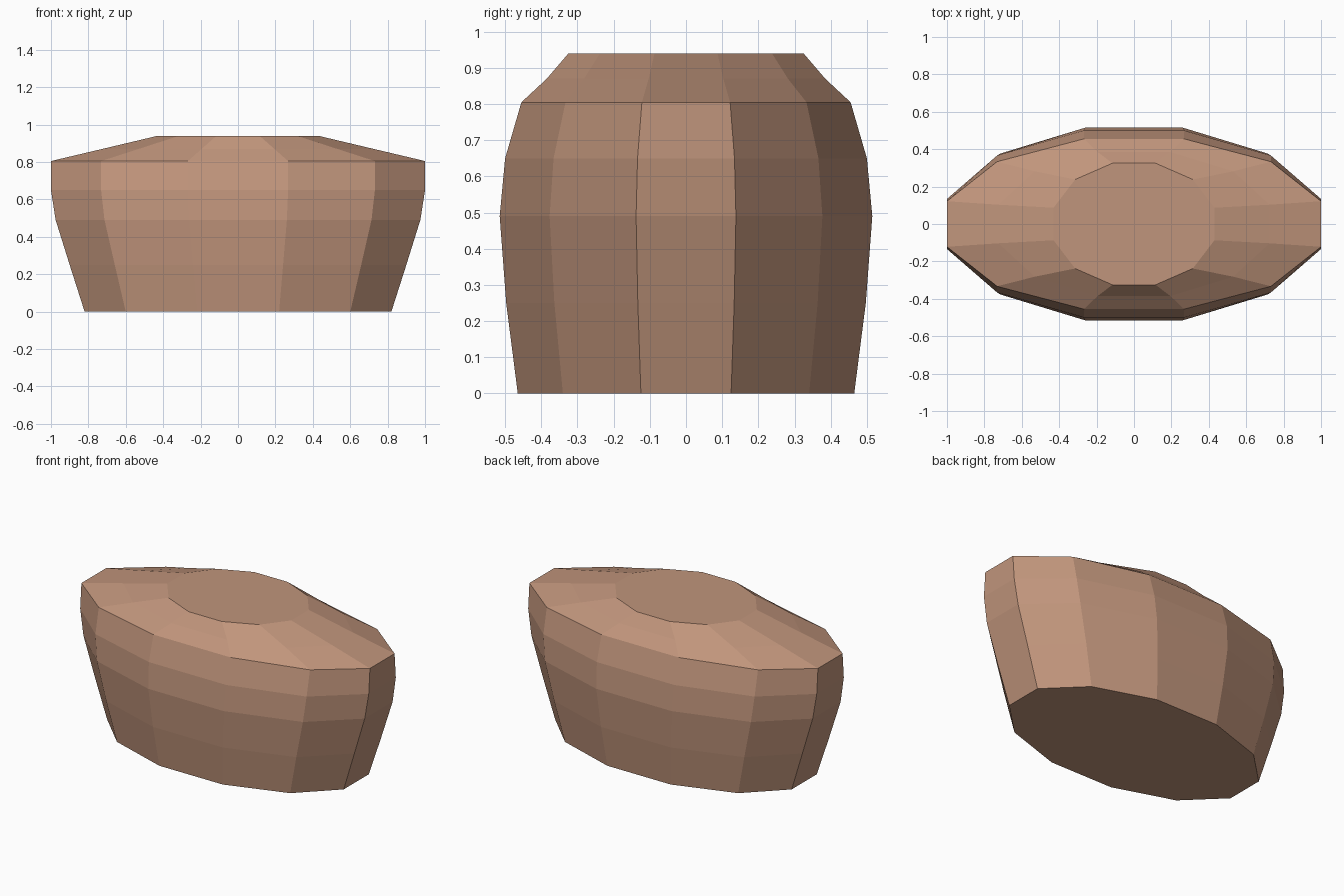
import bpy, bmesh, math

if "Cube" in bpy.data.objects:
    bpy.data.objects.remove(bpy.data.objects["Cube"])

SIDES = 12
# Rings from bottom to top: z, half width in x, half depth in y
RINGS = [
    (0.00, 0.82, 0.465),
    (0.25, 0.90, 0.497),
    (0.49, 0.975, 0.515),
    (0.65, 1.00, 0.50),
    (0.805, 1.00, 0.455),
    (0.87, 0.725, 0.385),
    (0.94, 0.43, 0.325),
]

clay = bpy.data.materials.new("warm_brown")
clay.diffuse_color = (0.53, 0.30, 0.20, 1.0)
clay.use_nodes = True
clay.node_tree.nodes["Principled BSDF"].inputs["Base Color"].default_value = clay.diffuse_color

# Faceted oval body, lofted through the rings
bm = bmesh.new()
flat = math.cos(math.pi / SIDES)  # scales the outer edges onto the half sizes
loops = []
for z, hx, hy in RINGS:
    ring = []
    for i in range(SIDES):
        a = 2 * math.pi * (i + 0.5) / SIDES
        ring.append(bm.verts.new((hx * math.cos(a) / flat, hy * math.sin(a) / flat, z)))
    loops.append(ring)
for low, high in zip(loops, loops[1:]):
    for i in range(SIDES):
        j = (i + 1) % SIDES
        bm.faces.new((low[i], low[j], high[j], high[i]))

# Flat base and flat top
bm.faces.new(loops[0][::-1])
bm.faces.new(loops[-1])
bmesh.ops.recalc_face_normals(bm, faces=bm.faces[:])

mesh = bpy.data.meshes.new("faceted_body")
bm.to_mesh(mesh)
bm.free()
mesh.materials.append(clay)
body = bpy.data.objects.new("faceted_body", mesh)
bpy.context.collection.objects.link(body)
